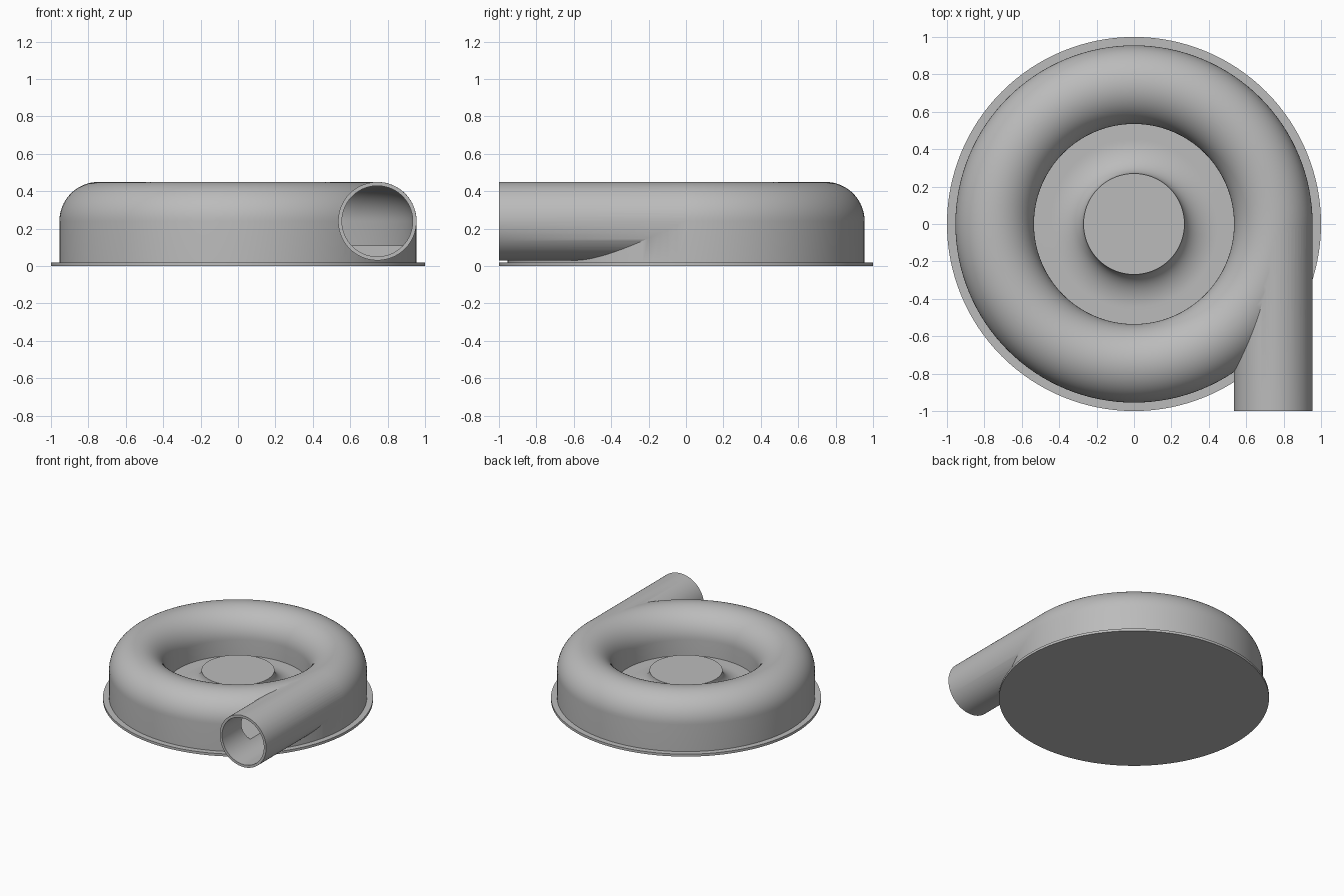
import bpy, bmesh, math
from mathutils import Matrix, Vector

cube = bpy.data.objects.get("Cube")
if cube:
    bpy.data.objects.remove(cube, do_unlink=True)

RING_R, TUBE_R, MID_Z = 0.745, 0.21, 0.24   # volute centre line, tube radius, height
WALL, FLOOR_Z, HUB_R = 0.02, 0.11, 0.27
SEGMENTS = 128

grey = bpy.data.materials.new("plain grey")
grey.use_nodes = True
colour = (0.5, 0.5, 0.5, 1)
grey.diffuse_color = colour
grey.node_tree.nodes["Principled BSDF"].inputs["Base Color"].default_value = colour


def finish(name, bm):
    bmesh.ops.recalc_face_normals(bm, faces=bm.faces)
    mesh = bpy.data.meshes.new(name)
    bm.to_mesh(mesh)
    bm.free()
    mesh.materials.append(grey)
    obj = bpy.data.objects.new(name, mesh)
    bpy.context.collection.objects.link(obj)
    return obj


def lathe(name, profile, closed=False):
    """Turn an (r, z) profile around the z axis."""
    bm = bmesh.new()
    verts = [bm.verts.new((r, 0, z)) for r, z in profile]
    edges = [bm.edges.new(pair) for pair in zip(verts, verts[1:])]
    if closed:
        edges.append(bm.edges.new((verts[-1], verts[0])))
    bmesh.ops.spin(bm, geom=verts + edges, cent=(0, 0, 0), axis=(0, 0, 1),
                   angle=2 * math.pi, steps=SEGMENTS, use_merge=True)
    bmesh.ops.remove_doubles(bm, verts=bm.verts, dist=1e-5)
    return finish(name, bm)


def pipe(name, radius, y0, y1):
    """Solid round bar along y, in line with the volute tube."""
    bm = bmesh.new()
    place = Matrix.Translation(Vector((RING_R, (y0 + y1) / 2, MID_Z)))
    bmesh.ops.create_cone(bm, cap_ends=True, segments=96, radius1=radius,
                          radius2=radius, depth=y1 - y0,
                          matrix=place @ Matrix.Rotation(math.pi / 2, 4, "X"))
    return finish(name, bm)


def arc(radius, start, end, steps=32):
    angles = [start + (end - start) * i / steps for i in range(steps + 1)]
    return [(RING_R + radius * math.cos(a), MID_Z + radius * math.sin(a)) for a in angles]


def combine(target, tool, operation):
    mod = target.modifiers.new(operation.lower(), "BOOLEAN")
    mod.operation, mod.solver, mod.object = operation, "EXACT", tool
    bpy.context.view_layer.objects.active = target
    bpy.ops.object.modifier_apply(modifier=mod.name)
    bpy.data.objects.remove(tool, do_unlink=True)


# Volute housing: straight outer wall, rounded crown, sunken floor and flared hub
inner = RING_R - TUBE_R
flare = []
for i in range(17):
    t = math.pi / 2 * (1 - i / 16)
    flare.append((HUB_R + 0.18 * (1 - math.cos(t)), MID_Z - (MID_Z - FLOOR_Z) * math.sin(t)))
housing = lathe("volute_housing",
                [(0, 0.01), (RING_R + TUBE_R, 0.01)] + arc(TUBE_R, 0, math.pi)
                + [(inner, FLOOR_Z)] + flare + [(0, MID_Z)])

# Tangential outlet
combine(housing, pipe("outlet_pipe", TUBE_R - 0.0005, -1, 0), "UNION")

# Hollow channel and outlet bore
bore_r = TUBE_R - WALL
channel = lathe("channel_cutter",
                [(RING_R + bore_r, FLOOR_Z)] + arc(bore_r, 0, math.pi)
                + [(RING_R - bore_r, FLOOR_Z)], closed=True)
combine(housing, channel, "DIFFERENCE")
combine(housing, pipe("bore_cutter", bore_r - 0.001, -1.1, 0.02), "DIFFERENCE")

# Thin round base plate
base = lathe("base_plate", [(0, 0), (1, 0), (1, 0.02), (0, 0.02)])

# Smooth curves, keep sharp edges
for obj in (housing, base):
    bpy.ops.object.select_all(action="DESELECT")
    obj.select_set(True)
    bpy.context.view_layer.objects.active = obj
    bpy.ops.object.shade_smooth_by_angle(angle=math.radians(30))
